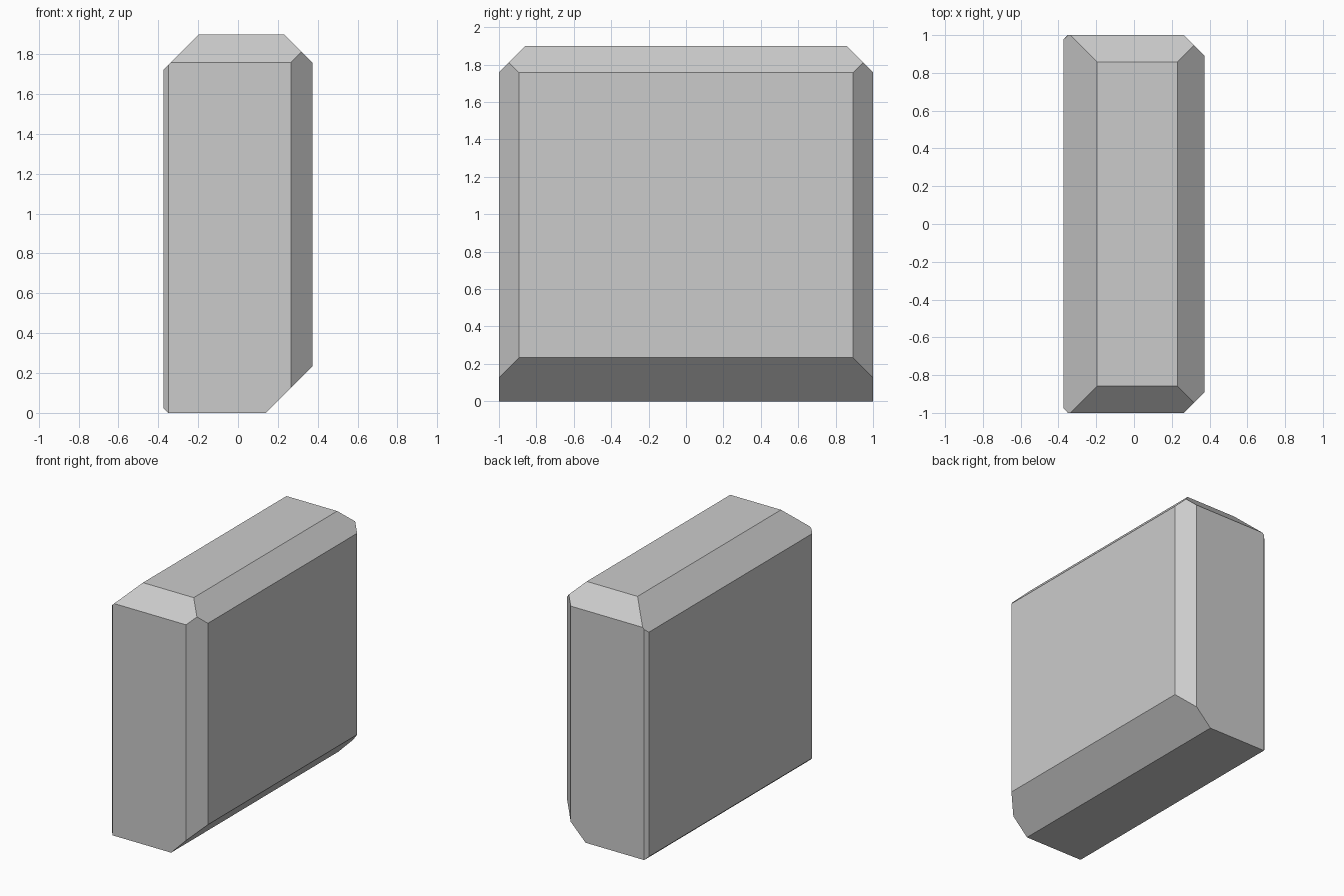
import bpy, bmesh
from mathutils import Vector

if "Cube" in bpy.data.objects:
    bpy.data.objects.remove(bpy.data.objects["Cube"])

HALF_X, HALF_Y, HEIGHT = 0.373, 1.0, 1.9

# Plain slab standing on the ground
bm = bmesh.new()
bmesh.ops.create_cube(bm, size=1)
bmesh.ops.scale(bm, vec=(2 * HALF_X, 2 * HALF_Y, HEIGHT), verts=bm.verts)
bmesh.ops.translate(bm, vec=(0, 0, HEIGHT / 2), verts=bm.verts)


def chamfer(point, normal):
    """Slice one edge off along a 45 degree plane and cap the cut."""
    geom = bm.verts[:] + bm.edges[:] + bm.faces[:]
    bmesh.ops.bisect_plane(bm, geom=geom, dist=1e-5, plane_co=Vector(point),
                           plane_no=Vector(normal).normalized(), clear_outer=True)
    bmesh.ops.holes_fill(bm, edges=[e for e in bm.edges if e.is_boundary], sides=0)


# Long edges: top right, top left, bottom right, bottom left
chamfer((0.23, 0, HEIGHT), (1, 0, 1))
chamfer((-0.195, 0, HEIGHT), (-1, 0, 1))
chamfer((0.14, 0, 0), (1, 0, -1))
chamfer((-0.35, 0, 0), (-1, 0, -1))

# Front and back: upright edges on both sides, and the top edge
for s in (-1, 1):
    chamfer((0.265, s * HALF_Y, 0), (1, s, 0))
    chamfer((-0.35, s * HALF_Y, 0), (-1, s, 0))
    chamfer((0, s * 0.858, HEIGHT), (0, s, 1))

bmesh.ops.recalc_face_normals(bm, faces=bm.faces)
mesh = bpy.data.meshes.new("chamfered_slab")
bm.to_mesh(mesh)
bm.free()
bpy.context.collection.objects.link(bpy.data.objects.new("chamfered_slab", mesh))
